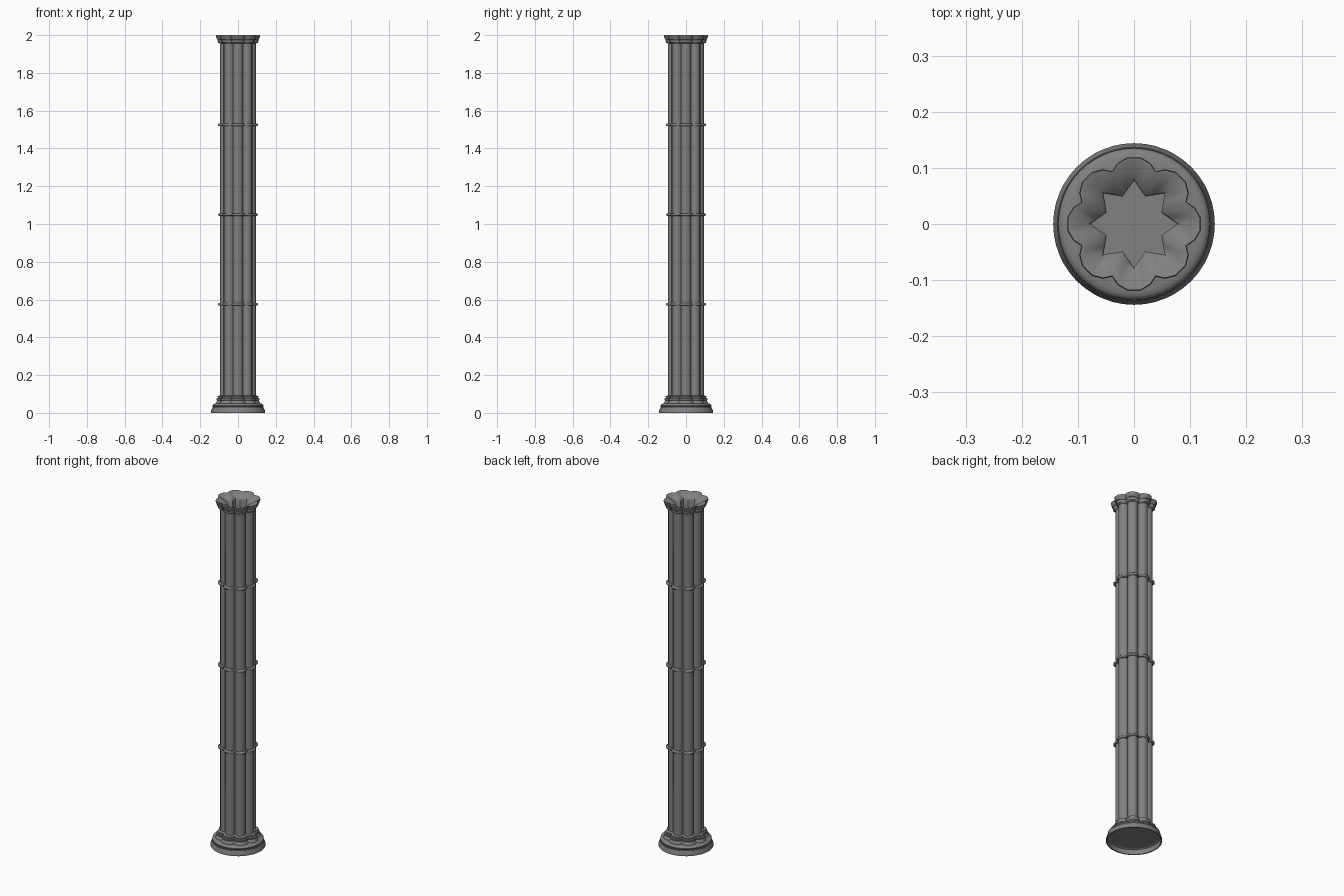
import bpy, bmesh
from math import sin, cos, pi, asin

if "Cube" in bpy.data.objects:
    bpy.data.objects.remove(bpy.data.objects["Cube"])

LOBES, ALPHA = 8, pi / 8
STEPS = (-1, -0.65, -0.25, 0.25, 0.65)   # corners along each lobe

stone = bpy.data.materials.new("dark_stone")
stone.diffuse_color = (0.22, 0.22, 0.22, 1)
stone.use_nodes = True
stone.node_tree.nodes["Principled BSDF"].inputs["Base Color"].default_value = stone.diffuse_color


def lobed(extent, z):
    """Outline of eight overlapping faceted shafts reaching out to extent."""
    centre = 0.07 + (extent - 0.0955) * 0.4
    r = (extent - centre) / 0.925
    phi = ALPHA + asin(min(1, centre * sin(ALPHA) / r))
    pts = []
    for k in range(LOBES):
        a = k * pi / 4
        for t in STEPS:
            x, y = centre + r * cos(phi * t), r * sin(phi * t)
            pts.append((x * cos(a) - y * sin(a), x * sin(a) + y * cos(a), z))
    return pts


def star(tip, notch, z):
    """Eight-pointed star with the same corner count as the lobed outline."""
    pts = []
    for k in range(LOBES):
        for t in STEPS:
            f = max(0, (abs(t) - 0.25) / 0.75)
            a = k * pi / 4
            b = a + ALPHA * (1 if t > 0 else -1)
            pts.append((tip * cos(a) * (1 - f) + notch * cos(b) * f,
                        tip * sin(a) * (1 - f) + notch * sin(b) * f, z))
    return pts


def circle(r, z, n=48):
    return [(r * cos(2 * pi * i / n), r * sin(2 * pi * i / n), z) for i in range(n)]


def loft(name, rings, cap_start=False, cap_end=False, closed=False, angle=0.8):
    bm = bmesh.new()
    loops = [[bm.verts.new(p) for p in ring] for ring in rings]
    pairs = list(zip(loops, loops[1:]))
    if closed:
        pairs.append((loops[-1], loops[0]))
    for lo, hi in pairs:
        for i in range(len(lo)):
            j = (i + 1) % len(lo)
            bm.faces.new((lo[i], lo[j], hi[j], hi[i]))
    if cap_start:
        bm.faces.new(loops[0][::-1])
    if cap_end:
        bm.faces.new(loops[-1])
    bmesh.ops.remove_doubles(bm, verts=bm.verts, dist=1e-5)
    bmesh.ops.recalc_face_normals(bm, faces=bm.faces)
    me = bpy.data.meshes.new(name)
    bm.to_mesh(me)
    bm.free()
    me.materials.append(stone)
    ob = bpy.data.objects.new(name, me)
    bpy.context.collection.objects.link(ob)
    bpy.ops.object.select_all(action='DESELECT')
    ob.select_set(True)
    bpy.context.view_layer.objects.active = ob
    bpy.ops.object.shade_smooth_by_angle(angle=angle)
    return ob


# Round plinth with a recessed underside
plinth = [(0.136, 0.03), (0.138, 0), (0.144, 0), (0.144, 0.008), (0.137, 0.026),
          (0.130, 0.030), (0.134, 0.034), (0.135, 0.040), (0.132, 0.045),
          (0.127, 0.048), (0.118, 0.050)]
loft("plinth", [circle(r, z) for r, z in plinth], cap_start=True, cap_end=True, angle=0.5)

# Clustered shaft: lobed foot mouldings, column, flared capital, star-shaped hollow
profile = [(0.117, 0.045), (0.117, 0.053), (0.111, 0.060), (0.109, 0.066),
           (0.112, 0.070), (0.112, 0.077), (0.106, 0.080), (0.107, 0.088),
           (0.0955, 0.093),
           (0.0955, 1.955), (0.105, 1.960), (0.107, 1.968), (0.107, 1.974),
           (0.111, 1.977), (0.112, 1.986), (0.115, 1.989), (0.116, 2.0), (0.113, 2.0)]
rings = [lobed(e, z) for e, z in profile]
rings += [star(0.083, 0.057, 1.975), star(0.077, 0.053, 1.97), star(0.077, 0.053, 1.90)]
loft("clustered_shaft", rings, cap_start=True, cap_end=True)

# Three thin bands around the shaft
band = [(0.0945, -0.007), (0.102, -0.006), (0.105, -0.002),
        (0.105, 0.002), (0.102, 0.006), (0.0945, 0.007)]
for n, h in enumerate((0.575, 1.05, 1.525)):
    loft(f"shaft_band_{n + 1}", [lobed(e, h + z) for e, z in band], closed=True)
